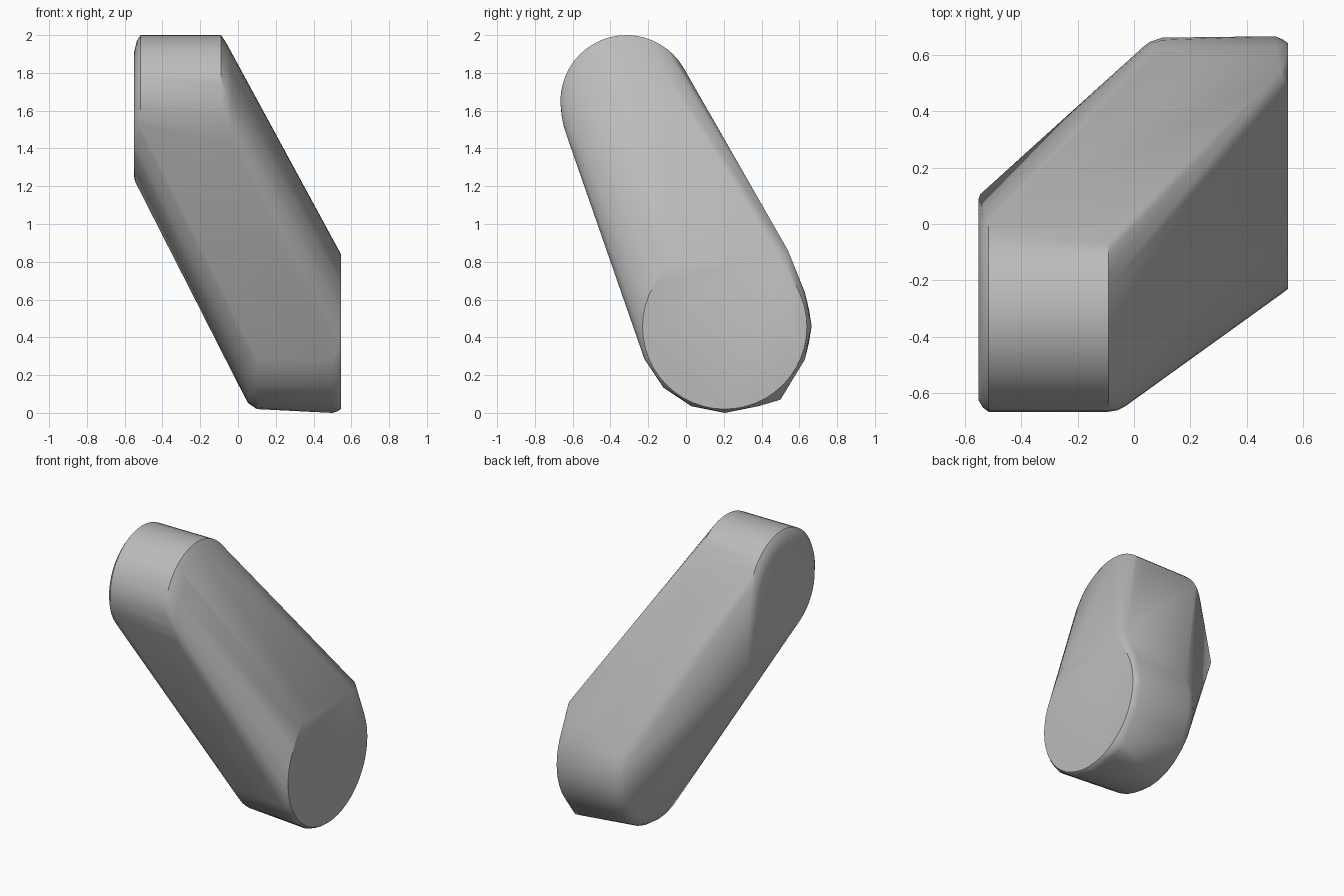
import bpy, bmesh, math

cube = bpy.data.objects.get("Cube")
if cube:
    bpy.data.objects.remove(cube, do_unlink=True)


def ring(x, y, z, r, sides, top=9.0):
    """Circle of points facing along x, flattened above the height top."""
    pts = []
    for i in range(sides):
        a = math.tau * i / sides
        pts.append((x, y + r * math.cos(a), min(top, z + r * math.sin(a))))
    return pts


# Upper end: a rounded drum
upper_end = (ring(-0.55, -0.315, 1.60, 0.31, 48)
             + ring(-0.535, -0.315, 1.637, 0.335, 48)
             + ring(-0.515, -0.315, 1.65, 0.35, 48)
             + ring(-0.09, -0.315, 1.65, 0.35, 48)
             + ring(-0.06, -0.315, 1.61, 0.345, 48)
             + ring(-0.03, -0.315, 1.56, 0.33, 48))

# Pointed corner under the upper end
upper_corner = [(-0.55, 0.09, 1.25), (-0.545, 0.105, 1.225), (-0.53, 0.11, 1.20)]

# Lower end: a coarser drum with a flat-topped face
lower_end = (ring(0.03, 0.23, 0.49, 0.395, 32)
             + ring(0.055, 0.225, 0.47, 0.42, 32)
             + ring(0.10, 0.22, 0.46, 0.44, 32)
             + ring(0.50, 0.205, 0.46, 0.46, 16)
             + ring(0.53, 0.205, 0.457, 0.447, 48, 0.86)
             + ring(0.545, 0.205, 0.455, 0.435, 48, 0.84))
lower_corners = [(0.545, -0.11, 0.79), (0.545, -0.06, 0.835), (0.545, 0.48, 0.84),
                 (0.545, 0.53, 0.79), (0.52, 0.54, 0.86), (0.50, 0.50, 0.07)]

# Stretch one convex skin over both ends
bm = bmesh.new()
for p in upper_end + upper_corner + lower_end + lower_corners:
    bm.verts.new(p)
bmesh.ops.remove_doubles(bm, verts=bm.verts, dist=0.001)
bmesh.ops.convex_hull(bm, input=bm.verts)
bmesh.ops.delete(bm, geom=[v for v in bm.verts if not v.link_faces], context='VERTS')
bmesh.ops.dissolve_limit(bm, angle_limit=math.radians(0.5), verts=bm.verts, edges=bm.edges)
bmesh.ops.recalc_face_normals(bm, faces=bm.faces)
mesh = bpy.data.meshes.new("slanted_body")
bm.to_mesh(mesh)
bm.free()

body = bpy.data.objects.new("slanted_body", mesh)
bpy.context.collection.objects.link(body)

# Plain grey material
grey = bpy.data.materials.new("plain_grey")
grey.use_nodes = True
colour = (0.5, 0.5, 0.5, 1.0)
grey.diffuse_color = colour
for node in grey.node_tree.nodes:
    if node.type == 'BSDF_PRINCIPLED':
        node.inputs["Base Color"].default_value = colour
mesh.materials.append(grey)

# Smooth skin with crisp end faces
bpy.ops.object.select_all(action='DESELECT')
body.select_set(True)
bpy.context.view_layer.objects.active = body
bpy.ops.object.shade_smooth_by_angle(angle=math.radians(30))
